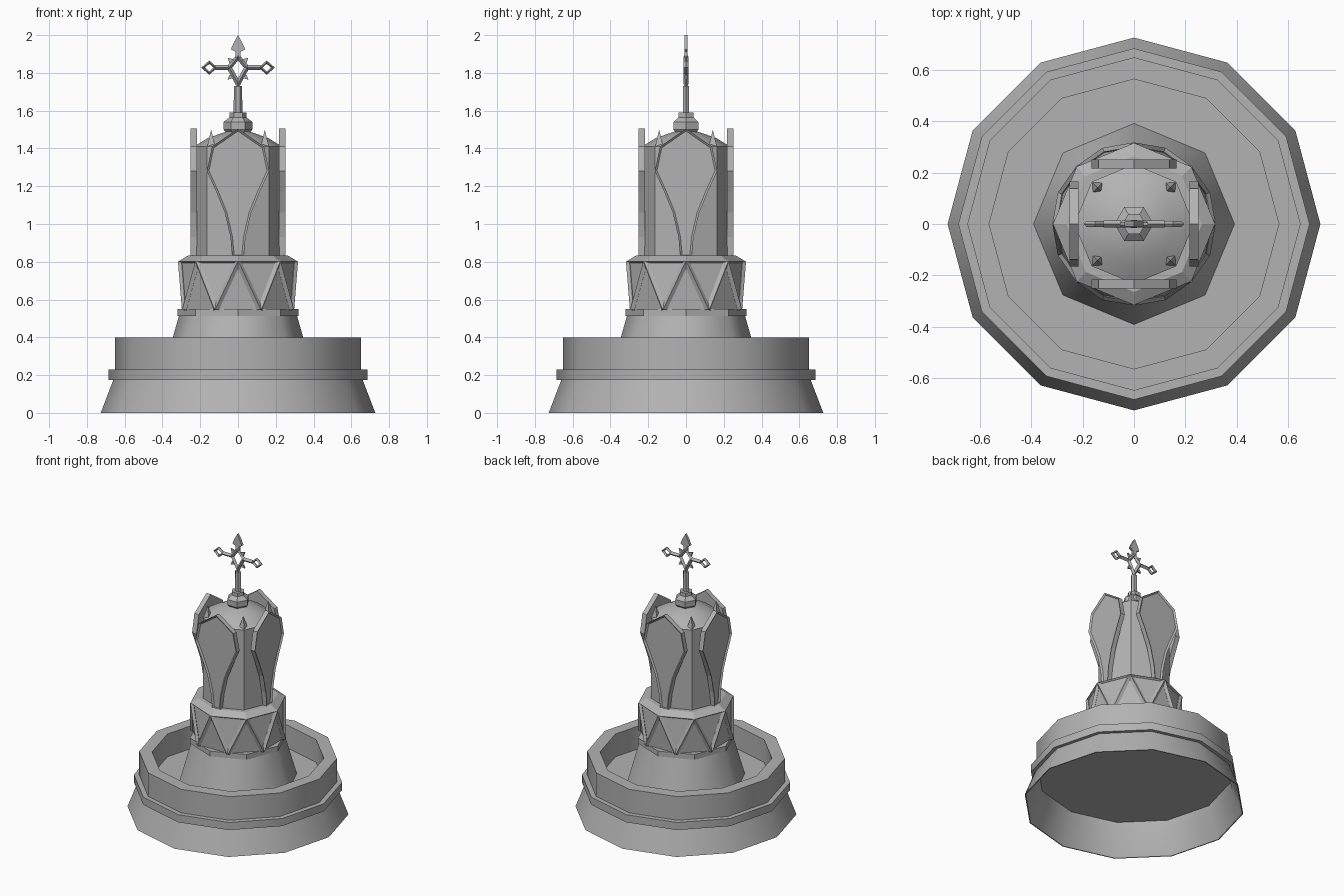
import bpy, bmesh
from math import pi, cos, sin
from mathutils import Vector

if "Cube" in bpy.data.objects:
    bpy.data.objects.remove(bpy.data.objects["Cube"])

stone = bpy.data.materials.new("grey stone")
stone.use_nodes = True
stone.diffuse_color = (0.45, 0.45, 0.45, 1)
stone.node_tree.nodes["Principled BSDF"].inputs["Base Color"].default_value = (0.45, 0.45, 0.45, 1)


def finish(name, bm, smooth=None):
    """Turn a bmesh into a named stone object."""
    bmesh.ops.recalc_face_normals(bm, faces=bm.faces)
    me = bpy.data.meshes.new(name)
    bm.to_mesh(me)
    bm.free()
    me.materials.append(stone)
    ob = bpy.data.objects.new(name, me)
    bpy.context.collection.objects.link(ob)
    if smooth:
        bpy.ops.object.select_all(action='DESELECT')
        ob.select_set(True)
        bpy.context.view_layer.objects.active = ob
        bpy.ops.object.shade_smooth_by_angle(angle=smooth * pi / 180)
    return ob


def ring_point(r, z, a):
    return Vector((r * cos(a), r * sin(a), z))


def lathe(name, profile, sides, smooth=None):
    """Revolve (radius, height) points, with a corner on +x."""
    bm = bmesh.new()
    rings = [[bm.verts.new(ring_point(r, z, 2 * pi * i / sides)) for i in range(sides)]
             for r, z in profile]
    for lo, hi in zip(rings, rings[1:]):
        for i in range(sides):
            j = (i + 1) % sides
            bm.faces.new((lo[i], lo[j], hi[j], hi[i]))
    bm.faces.new(rings[0])
    bm.faces.new(rings[-1])
    return finish(name, bm, smooth)


def add_bar(bm, a, b, r, sides=4):
    """Add a straight bar between two points."""
    a, b = Vector(a), Vector(b)
    new = bmesh.ops.create_cone(bm, cap_ends=True, segments=sides, radius1=r,
                                radius2=r, depth=(b - a).length)["verts"]
    turn = (b - a).to_track_quat('Z', 'Y').to_matrix().to_4x4()
    turn.translation = (a + b) / 2
    bmesh.ops.transform(bm, matrix=turn, verts=new)


def plate(bm, points, y0, y1):
    """Extrude an outline in x, z between two depths; return the front face."""
    front = [bm.verts.new((x, y0, z)) for x, z in points]
    back = [bm.verts.new((x, y1, z)) for x, z in points]
    face = bm.faces.new(front)
    bm.faces.new(back[::-1])
    for i in range(len(points)):
        j = (i + 1) % len(points)
        bm.faces.new((front[i], back[i], back[j], front[j]))
    return face


def add_frame(bm, cx, cz, points, inner, depth):
    """Add a ridged open frame around a centre."""
    loops = []
    for scale, y in ((1, 0), ((1 + inner) / 2, -depth), (inner, 0), ((1 + inner) / 2, depth)):
        loops.append([bm.verts.new((cx + x * scale, y, cz + z * scale)) for x, z in points])
    n = len(points)
    for k in range(4):
        p, q = loops[k], loops[(k + 1) % 4]
        for i in range(n):
            j = (i + 1) % n
            bm.faces.new((p[i], p[j], q[j], q[i]))


# Basin with hollow skirt, belt and raised wall
lathe("basin", [(0.01, 0.225), (0.64, 0.225), (0.65, 0.175), (0.72, 0), (0.727, 0),
                (0.66, 0.175), (0.685, 0.175), (0.685, 0.23), (0.65, 0.23),
                (0.65, 0.4), (0.565, 0.4), (0.565, 0.235), (0.01, 0.235)], 12, 35)

# Pedestal, collar and drum cap
lathe("pedestal", [(0.392, 0.235), (0.312, 0.515)], 8, 50)
lathe("collar", [(0.32, 0.512), (0.32, 0.55)], 8)
lathe("drum_cap", [(0.29, 0.785), (0.316, 0.802), (0.265, 0.832)], 8)

# Drum of alternating triangles, with bars along its slanted edges
bm = bmesh.new()
bars = bmesh.new()
low = [ring_point(0.305, 0.55, (i + 0.5) * pi / 4) for i in range(8)]
high = [ring_point(0.302, 0.8, i * pi / 4) for i in range(8)]
lv = [bm.verts.new(p) for p in low]
hv = [bm.verts.new(p) for p in high]
for i in range(8):
    j = (i + 1) % 8
    bm.faces.new((hv[i], lv[i], hv[j]))
    bm.faces.new((lv[i], lv[j], hv[j]))
    add_bar(bars, low[i], high[i], 0.016)
    add_bar(bars, low[i], high[j], 0.016)
bm.faces.new(lv)
bm.faces.new(hv)
finish("drum", bm)
finish("drum_lattice", bars)

# Tower and its low roof
lathe("tower", [(0.233, 0.825), (0.233, 1.41)], 8)
lathe("roof", [(0.233, 1.41), (0.16, 1.455), (0.06, 1.49)], 8, 30)

# Four shield-shaped buttresses with raised rims
half = [(0.03, 0.825), (0.04, 0.93), (0.07, 1.06), (0.115, 1.17), (0.165, 1.28), (0.138, 1.41)]
outline = half + [(0, 1.505)] + [(-x, z) for x, z in reversed(half)]
for k, side in enumerate(("front", "left", "back", "right")):
    bm = bmesh.new()
    face = plate(bm, outline, -0.252, -0.217)
    bmesh.ops.recalc_face_normals(bm, faces=bm.faces)
    bmesh.ops.inset_individual(bm, faces=[face], thickness=0.011, depth=-0.01,
                               use_even_offset=True)
    finish(side + "_buttress", bm).rotation_euler.z = k * pi / 2

# Corner spikes on the roof
bm = bmesh.new()
for x in (-0.142, 0.142):
    for y in (-0.142, 0.142):
        for r1, r2, z, d in ((0.02, 0.03, 1.4, 0.02), (0.03, 0, 1.455, 0.09)):
            new = bmesh.ops.create_cone(bm, cap_ends=True, segments=4, radius1=r1,
                                        radius2=r2, depth=d)["verts"]
            bmesh.ops.rotate(bm, verts=new, cent=(0, 0, 0),
                             matrix=Vector((1, 1, 0)).to_track_quat('X', 'Z').to_matrix())
            bmesh.ops.translate(bm, verts=new, vec=(x, y, z))
finish("roof_spikes", bm)

# Finial knob and cross shaft
lathe("finial_knob", [(0.055, 1.475), (0.076, 1.5), (0.076, 1.54), (0.045, 1.565),
                      (0.045, 1.59)], 6)
lathe("cross_shaft", [(0.023, 1.585), (0.022, 1.73)], 6).scale.y = 0.8

# Cross: open centre and arm ends, joined by bars
bm = bmesh.new()
add_frame(bm, 0, 1.825, [(0, 0.08), (0.062, 0.005), (0, -0.11), (-0.062, 0.005)], 0.5, 0.014)
diamond = [(0, 0.038), (0.043, 0), (0, -0.038), (-0.043, 0)]
for s in (-1, 1):
    add_frame(bm, s * 0.152, 1.828, diamond, 0.52, 0.012)
    add_bar(bm, (s * 0.05, 0, 1.828), (s * 0.118, 0, 1.828), 0.014)
    for z0, z1 in ((1.85, 1.88), (1.79, 1.765)):
        plate(bm, [(s * 0.02, z0 + (z1 - z0) * 0.7), (s * 0.055, z1), (s * 0.045, z0)],
              -0.006, 0.006)
finish("cross", bm)

# Spear tip above the cross
bm = bmesh.new()
tip = [(0.014, 1.88), (0.014, 1.912), (0.038, 1.925), (0.02, 1.965)]
plate(bm, tip + [(0, 2.0)] + [(-x, z) for x, z in reversed(tip)], -0.009, 0.009)
finish("cross_tip", bm)
